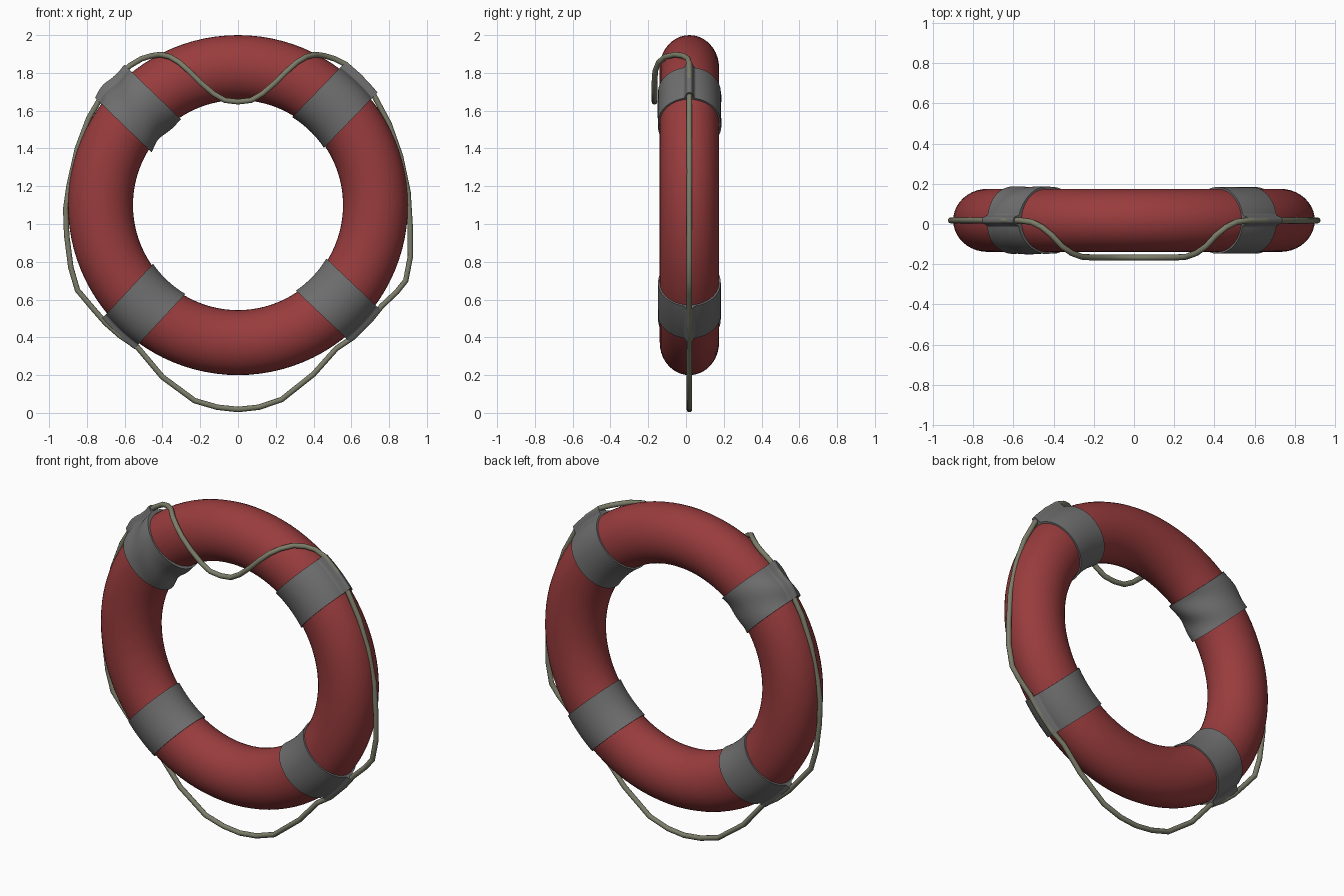
import bpy, math
from math import sin, cos, pi, asin, exp

if "Cube" in bpy.data.objects:
    bpy.data.objects.remove(bpy.data.objects["Cube"])

CZ, CY = 1.1, 0.018          # ring centre
R, A, B = 0.728, 0.172, 0.157  # ring radius, tube radius (radial, axial)


def mat(name, col):
    m = bpy.data.materials.new(name)
    m.diffuse_color = (*col, 1)
    m.use_nodes = True
    m.node_tree.nodes["Principled BSDF"].inputs["Base Color"].default_value = m.diffuse_color
    return m


RED = mat("red", (0.32, 0.045, 0.047))
GREY = mat("grey", (0.16, 0.157, 0.157))
ROPE = mat("rope_green_grey", (0.2, 0.205, 0.14))


def grid_object(name, rows, material, close_rows):
    """Skin a list of closed point loops with quads."""
    n, k = len(rows), len(rows[0])
    faces = []
    for i in range(n if close_rows else n - 1):
        for j in range(k):
            a, b = i * k, ((i + 1) % n) * k
            j2 = (j + 1) % k
            faces.append((a + j, a + j2, b + j2, b + j))
    me = bpy.data.meshes.new(name)
    me.from_pydata([p for r in rows for p in r], [], faces)
    me.materials.append(material)
    ob = bpy.data.objects.new(name, me)
    bpy.context.collection.objects.link(ob)
    bpy.ops.object.select_all(action='DESELECT')
    ob.select_set(True)
    bpy.context.view_layer.objects.active = ob
    bpy.ops.object.mode_set(mode='EDIT')
    bpy.ops.mesh.select_all(action='SELECT')
    bpy.ops.mesh.normals_make_consistent(inside=False)
    bpy.ops.object.mode_set(mode='OBJECT')
    bpy.ops.object.shade_smooth_by_angle(angle=math.radians(50))
    return ob


def polar(rho, th, y):
    return (rho * cos(th), y, CZ + rho * sin(th))


# ring
rows = []
for i in range(96):
    th = 2 * pi * i / 96
    rows.append([polar(R + A * cos(2 * pi * j / 40), th, CY + B * sin(2 * pi * j / 40))
                 for j in range(40)])
grid_object("float_ring", rows, RED, True)


# straps: parallel-edged sleeves with a ridge over the rope
def strap(name, deg, ridge, wrinkle=0.0):
    th0, half, off, n = math.radians(deg), 0.117, 0.009, 120
    loops = []
    stations = [(-half, -0.01)] + [(-half + 2 * half * i / 16, off) for i in range(17)] + [(half, -0.01)]
    for t, o in stations:
        loop = []
        for j in range(n):
            u = 2 * pi * j / n - pi
            phi = u - 0.6 * sin(u)          # more points near the ridge
            w = wrinkle * (0.5 + 0.5 * sin(3 * phi + 35 * t)) if o > 0 else 0
            bump = ridge * exp(-(phi / 0.13) ** 4) if o > 0 else 0
            rho = R + (A + o + w) * cos(phi) + bump
            y = CY + (B + o + w * 0.3) * sin(phi)
            loop.append(polar(rho, th0 + asin(t / rho), y))
        loops.append(loop)
    grid_object(name, loops, GREY, False)


strap("strap_upper_right", 46, 0.040)
strap("strap_upper_left", 136, 0.036, 0.012)
strap("strap_lower_left", 227, 0.030)
strap("strap_lower_right", -43.5, 0.030)

# rope: drooping loop over the front at the top, hanging free at the bottom
top = [(0.07, -0.167, 1.655), (0.13, -0.167, 1.69), (0.2, -0.167, 1.75), (0.26, -0.163, 1.81),
       (0.31, -0.145, 1.855), (0.36, -0.11, 1.885), (0.41, -0.055, 1.897), (0.46, -0.015, 1.89),
       (0.51, 0.01, 1.875)]
right = [(0.57, 1.845), (0.65, 1.775), (0.72, 1.68), (0.80, 1.53), (0.86, 1.36), (0.9, 1.17),
         (0.912, 0.98), (0.913, 0.83), (0.888, 0.70), (0.84, 0.64), (0.76, 0.565), (0.70, 0.49),
         (0.61, 0.40), (0.52, 0.34), (0.40, 0.205), (0.23, 0.07), (0.11, 0.03)]
left = [(0.57, 1.84), (0.65, 1.77), (0.72, 1.68), (0.79, 1.56), (0.85, 1.4), (0.895, 1.2),
        (0.912, 1.08), (0.907, 0.94), (0.885, 0.77), (0.85, 0.65), (0.77, 0.555), (0.70, 0.475),
        (0.62, 0.405), (0.53, 0.345), (0.40, 0.19), (0.23, 0.065), (0.11, 0.03)]
path = [(0, -0.167, 1.647)] + top + [(x, 0.018, z) for x, z in right] + [(0, 0.018, 0.018)]
path += [(-x, 0.018, z) for x, z in reversed(left)] + [(-x, y, z) for x, y, z in reversed(top)]
cu = bpy.data.curves.new("grab_rope", 'CURVE')
cu.dimensions = '3D'
cu.bevel_depth = 0.015
cu.bevel_resolution = 3
sp = cu.splines.new('POLY')
sp.points.add(len(path) - 1)
for p, c in zip(sp.points, path):
    p.co = (*c, 1)
sp.use_cyclic_u = True
sp.use_smooth = True
cu.materials.append(ROPE)
rope = bpy.data.objects.new("grab_rope", cu)
bpy.context.collection.objects.link(rope)
